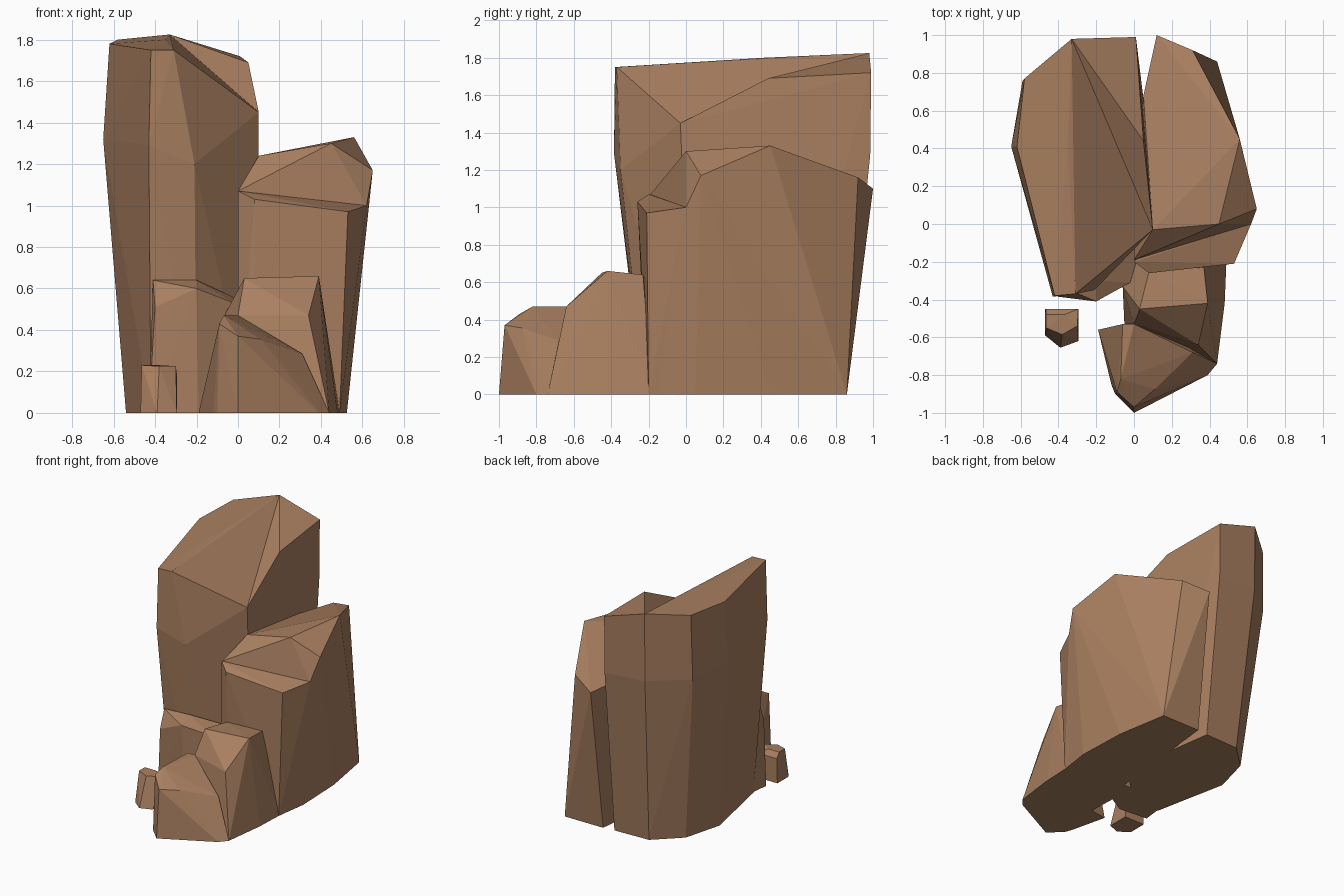
import bpy, bmesh

stone = bpy.data.materials.new("stone")
stone.diffuse_color = (0.40, 0.215, 0.118, 1)


def rock(name, *corners, flip=None):
    """Chiselled block: convex hull of corner points; flip turns one edge into a hollow crease."""
    bm = bmesh.new()
    verts = [bm.verts.new(c) for c in corners]
    hull = bmesh.ops.convex_hull(bm, input=bm.verts)
    if flip:
        edge = bm.edges.get([verts[i] for i in flip])
        if edge:
            bmesh.ops.rotate_edges(bm, edges=[edge])
    spare = {g for g in hull["geom_interior"] + hull["geom_unused"]
             if isinstance(g, bmesh.types.BMVert)}
    bmesh.ops.delete(bm, geom=list(spare), context='VERTS')
    bmesh.ops.dissolve_limit(bm, angle_limit=0.02, verts=bm.verts, edges=bm.edges)
    bmesh.ops.recalc_face_normals(bm, faces=bm.faces)
    mesh = bpy.data.meshes.new(name)
    bm.to_mesh(mesh)
    bm.free()
    mesh.materials.append(stone)
    obj = bpy.data.objects.new(name, mesh)
    bpy.context.collection.objects.link(obj)
    return obj


# Tall column: crown (with a hollow facet towards the front right), waist, foot
rock("tall_rock",
     (-.42, -.38, 1.75), (-.31, -.37, 1.75), (.10, -.03, 1.45), (.05, .44, 1.69),
     (.01, .99, 1.72), (-.33, .98, 1.825), (-.58, .77, 1.80), (-.62, .41, 1.78),
     (-.35, .42, 1.80),
     (-.43, -.385, 1.29), (-.21, -.35, 1.20), (.10, -.02, 1.20), (.01, .985, 1.28),
     (-.33, .975, 1.30), (-.59, .76, 1.30), (-.65, .41, 1.32),
     (-.42, -.23, 0), (-.20, -.22, 0), (.06, 0, 0), (.07, .5, 0), (.02, .85, 0),
     (-.27, .84, 0), (-.46, .66, 0), (-.54, .36, 0),
     flip=(1, 3))

# Shorter block on the right
rock("right_rock",
     (.10, -.03, 1.24), (.45, 0, 1.30), (.56, .45, 1.33), (.65, .08, 1.17),
     (.31, .92, 1.16), (.12, 1.0, 1.10), (.05, .68, 1.12),
     (0, -.19, 1.07), (.62, 0, 1.0),
     (0, -.19, 0), (.49, -.19, 0), (.525, .05, 0), (.51, .45, 0),
     (.44, .86, 0), (.11, .86, 0))

# Narrow shelf across the front of the right block
rock("right_shelf",
     (0, -.20, 1.07), (.08, -.26, 1.03), (.53, -.21, .97), (.62, 0, 1.0), (.3, .1, 1.0),
     (0, -.20, 0), (.08, -.21, 0), (.49, -.20, 0), (.52, .05, 0))

# Low ledge leaning on the tall column
rock("ledge_rock",
     (-.41, -.32, .64), (-.20, -.30, .64), (-.40, -.385, .51), (-.20, -.41, .60),
     (-.02, -.31, .53), (.04, -.1, .53),
     (-.43, -.37, 0), (-.19, -.39, 0), (-.05, -.31, 0), (.06, -.1, 0), (-.40, -.1, 0))

# Stepped block in front of the right block
rock("step_rock",
     (.08, -.25, .64), (.37, -.23, .64), (.39, -.42, .66), (.03, -.45, .65),
     (.34, -.64, .47), (0, -.53, .47), (-.06, -.33, .48), (0, -.18, .50),
     (.49, -.18, 0), (.48, -.42, 0), (.44, -.74, 0), (-.05, -.55, 0),
     (-.06, -.30, 0), (0, -.18, 0))

# Foremost block
rock("front_rock",
     (0, -.53, .47), (-.06, -.53, .47), (-.07, -.82, .47), (-.09, -.89, .43),
     (0, -.97, .37), (.11, -.875, .355), (.31, -.68, .285),
     (-.19, -.56, 0), (-.12, -.85, 0), (-.10, -.90, 0), (0, -1.0, 0),
     (.39, -.80, 0), (.44, -.74, 0), (.2, -.5, 0))

# Loose pebble
rock("pebble",
     (-.465, -.48, .23), (-.37, -.48, .23), (-.30, -.54, .225), (-.38, -.585, .225),
     (-.465, -.55, .23), (-.295, -.45, .19), (-.465, -.45, .19),
     (-.47, -.45, 0), (-.295, -.45, 0), (-.295, -.62, 0), (-.39, -.655, 0), (-.47, -.59, 0))
